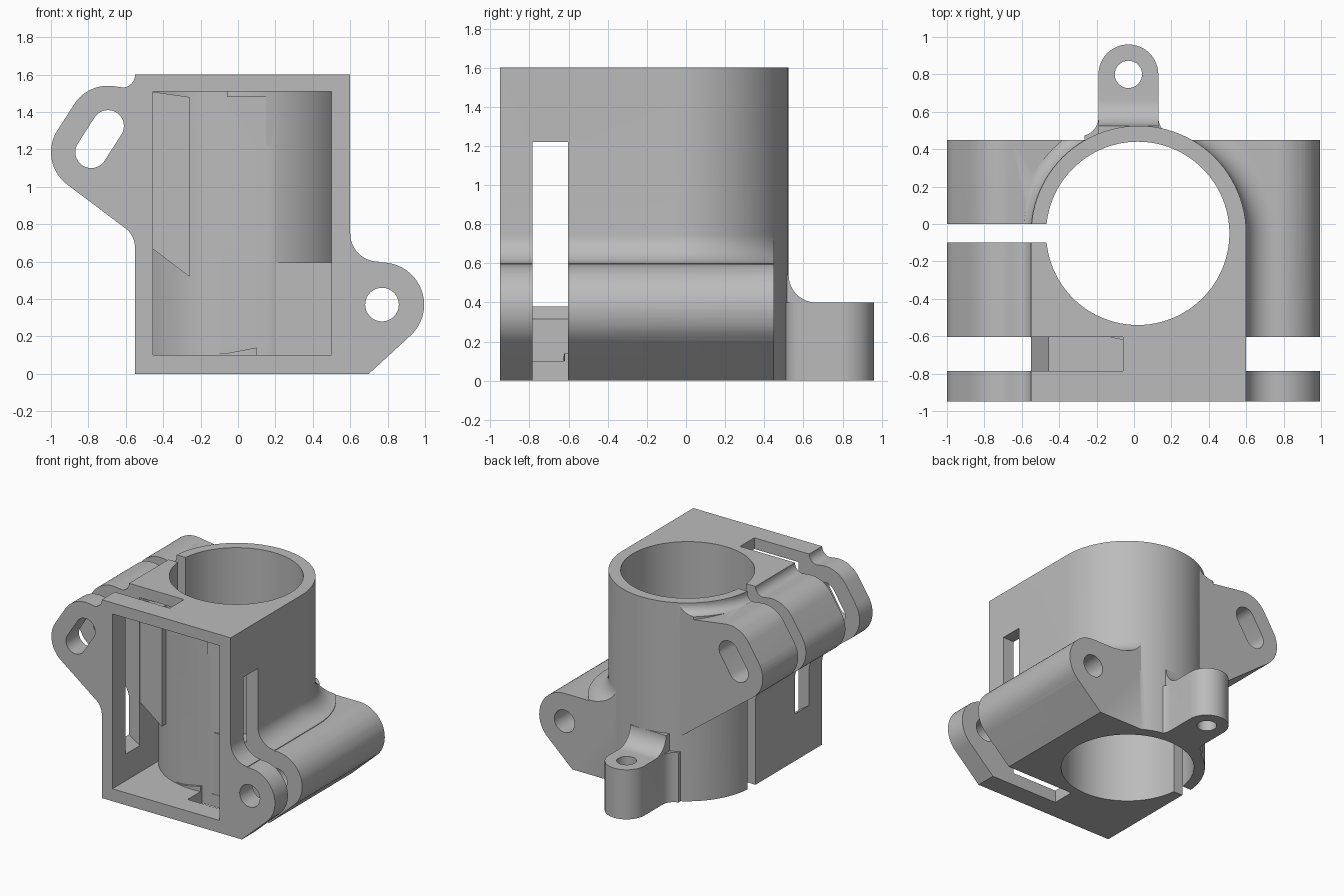
import bpy
import bmesh
from math import radians, sin, cos
from mathutils import Vector, Matrix

cube = bpy.data.objects.get("Cube")
if cube:
    bpy.data.objects.remove(cube, do_unlink=True)

grey = bpy.data.materials.new("light grey plastic")
grey.use_nodes = True
COLOUR = (0.5, 0.5, 0.5, 1)
grey.diffuse_color = COLOUR
grey.node_tree.nodes["Principled BSDF"].inputs["Base Color"].default_value = COLOUR

CENTRE = (0.025, -0.05)   # tube axis
FRONT, BACK = -0.95, 0.45


def finish(bm, name):
    bmesh.ops.recalc_face_normals(bm, faces=bm.faces)
    mesh = bpy.data.meshes.new(name)
    bm.to_mesh(mesh)
    bm.free()
    mesh.materials.append(grey)
    ob = bpy.data.objects.new(name, mesh)
    bpy.context.collection.objects.link(ob)
    return ob


def arc(c, r, start, end, n=16):
    angles = [radians(start + (end - start) * i / n) for i in range(n + 1)]
    return [(c[0] + r * cos(a), c[1] + r * sin(a)) for a in angles]


def prism(name, pts, axis, lo, hi):
    """Extrude a flat profile along one axis."""
    place = {"x": lambda p: (lo, p[0], p[1]),
             "y": lambda p: (p[0], lo, p[1]),
             "z": lambda p: (p[0], p[1], lo)}[axis]
    bm = bmesh.new()
    face = bm.faces.new([bm.verts.new(place(p)) for p in pts])
    made = bmesh.ops.extrude_face_region(bm, geom=[face])["geom"]
    step = Vector([hi - lo if a == axis else 0 for a in "xyz"])
    bmesh.ops.translate(bm, vec=step, verts=[v for v in made if isinstance(v, bmesh.types.BMVert)])
    return finish(bm, name)


def box(name, x0, x1, y0, y1, z0, z1):
    return prism(name, [(x0, y0), (x1, y0), (x1, y1), (x0, y1)], "z", z0, z1)


def rod(name, c, r, axis, lo, hi, n=96):
    return prism(name, arc(c, r, 0, 360, n)[:-1], axis, lo, hi)


def ring(name, pts, start, end):
    """Sweep a radius/height profile around the tube axis."""
    bm = bmesh.new()
    face = bm.faces.new([bm.verts.new((CENTRE[0] + r, CENTRE[1], z)) for r, z in pts])
    pivot = Vector((*CENTRE, 0))
    bmesh.ops.rotate(bm, verts=bm.verts, cent=pivot, matrix=Matrix.Rotation(radians(start), 3, "Z"))
    bmesh.ops.spin(bm, geom=[face] + face.edges[:] + face.verts[:], cent=pivot,
                   axis=(0, 0, 1), angle=radians(end - start), steps=24)
    return finish(bm, name)


def combine(target, other, operation):
    mod = target.modifiers.new("combine", "BOOLEAN")
    mod.operation, mod.solver, mod.object = operation, "EXACT", other
    bpy.context.view_layer.objects.active = target
    bpy.ops.object.modifier_apply(modifier=mod.name)
    bpy.data.objects.remove(other, do_unlink=True)


def add(other):
    combine(body, other, "UNION")


def cut(other):
    combine(body, other, "DIFFERENCE")


# Side lug outlines
upper, lower, pivot = (-0.695, 1.325), (-0.785, 1.185), (0.77, 0.37)
right_lug = ([(-0.26, 1.48)] + arc(upper, 0.215, 80, 147) + arc(lower, 0.215, 147, 233)
             + [(-0.26, 0.52)])
left_lug = [(0.2, 0), (0.7, 0)] + arc(pivot, 0.225, -47, 90, 24) + [(0.2, 0.595)]

# Box frame with lugs and their blended corners
body = box("clamp_body", -0.55, 0.6, FRONT, CENTRE[1], 0, 1.6)
for outline in (right_lug, left_lug):
    add(prism("lug", outline, "y", FRONT, BACK))
blends = [
    [(0.59, 0.58), (0.59, 0.75)] + arc((0.75, 0.75), 0.15, 180, 270) + [(0.75, 0.58)],
    [(-0.54, 1.5), (-0.54, 1.6)] + arc((-0.62, 1.6), 0.07, 0, -90) + [(-0.62, 1.5)],
    [(-0.54, 0.8), (-0.54, 0.668)] + arc((-0.7, 0.668), 0.15, 0, 53) + [(-0.6, 0.82)],
]
for pts in blends:
    add(prism("blend", pts, "y", FRONT, CENTRE[1]))

# Front pocket, with the round tube standing behind it
cut(box("pocket", -0.455, 0.5, -1, CENTRE[1], 0.1, 1.51))
add(rod("tube", CENTRE, 0.575, "z", 0, 1.6))

# Strap slots through walls, lugs, top and bottom
strap = [
    [(-1.1, 0.77), (-0.55, 0.38), (-0.15, 0.11), (-0.06, 0.11), (0.15, 0.15), (0.15, 1.48),
     (-0.06, 1.48), (-0.06, 1.7), (-1.1, 1.7)],
    [(0.1, -0.1), (1.1, -0.1), (1.1, 1.22), (0.1, 1.22)],
]
for pts in strap:
    cut(prism("strap_slot", pts, "y", -0.785, -0.603))

# Inner lug blocks joining the tube
for outline in (right_lug, left_lug):
    add(prism("lug_block", outline, "y", -0.6, BACK))

# Blends that follow the tube at the back
left_blend = ring("left_blend", [(0.55, 0.5), (0.55, 0.75)]
                  + arc((0.725, 0.75), 0.15, 180, 270) + [(0.725, 0.5)], -5, 85)
combine(left_blend, box("limit", 0.1, 1, CENTRE[1], BACK, 0, 2), "INTERSECT")
add(left_blend)
right_blend = ring("right_blend", [(0.55, 1.42), (0.55, 1.59)]
                   + arc((0.645, 1.59), 0.07, 180, 270) + [(0.645, 1.42)], 100, 185)
combine(right_blend, box("limit", -1, -0.1, CENTRE[1], BACK, 0, 2), "INTERSECT")
add(right_blend)

# Rear mounting ear
ear = (-0.03, 0.8)
outline = (arc(ear, 0.16, 0, 180, 32) + arc((-0.29, 0.57), 0.1, 0, -75, 10)
           + [(-0.26, 0.3), (0.2, 0.3)] + arc((0.23, 0.57), 0.1, 255, 180, 10))
add(prism("rear_ear", outline, "z", 0, 0.4))
add(prism("ear_blend", [(0.42, 0.3), (0.42, 0.54)] + arc((0.665, 0.54), 0.14, 180, 270)
          + [(0.665, 0.3)], "x", -0.19, 0.13))

# Bore, clamping gap and bolt holes
cut(rod("bore", (0.02, -0.05), 0.49, "z", -0.1, 1.7))
cut(box("clamp_gap", -1.1, -0.35, -0.1, 0, -0.1, 1.7))
cut(rod("ear_hole", ear, 0.073, "z", -0.1, 0.7, 32))
cut(rod("left_hole", pivot, 0.09, "y", -1.1, 0.6, 32))
slot = arc(upper, 0.085, -33, 147) + arc(lower, 0.085, 147, 327)
cut(prism("right_hole", slot, "y", -1.1, 0.6))

# Smooth round walls, crisp edges
for ob in bpy.context.selected_objects:
    ob.select_set(False)
body.select_set(True)
bpy.context.view_layer.objects.active = body
bpy.ops.object.shade_smooth_by_angle(angle=radians(30))
